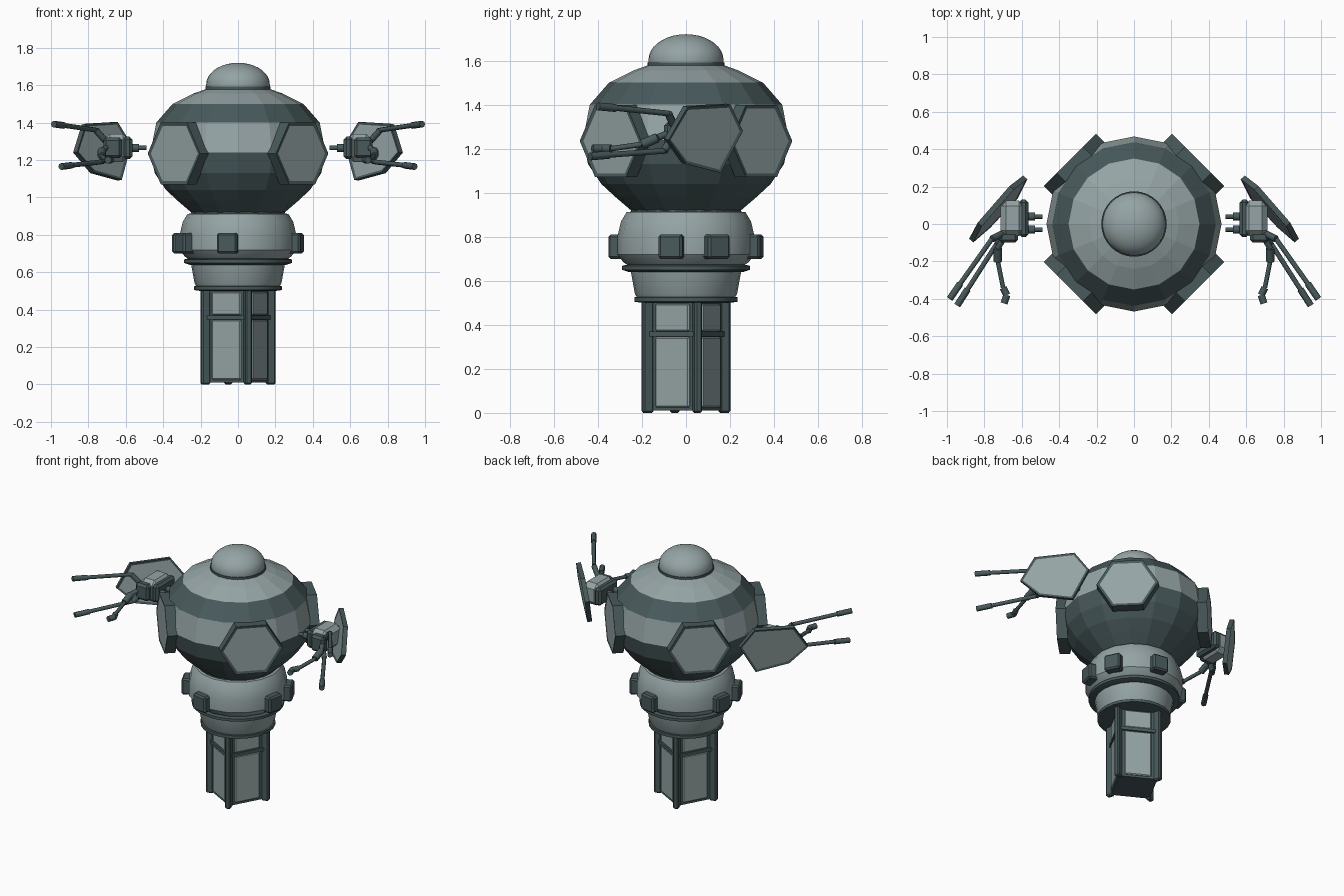
import bpy, bmesh
from math import cos, sin, pi, radians
from mathutils import Matrix, Vector

if "Cube" in bpy.data.objects:
    bpy.data.objects.remove(bpy.data.objects["Cube"])


def material(name, rgb):
    m = bpy.data.materials.new(name)
    m.use_nodes = True
    m.diffuse_color = (*rgb, 1)
    m.node_tree.nodes["Principled BSDF"].inputs["Base Color"].default_value = (*rgb, 1)
    return m


LIGHT, DARK = 0, 1
MATS = [material("pale grey", (0.30, 0.37, 0.375)), material("dark slate", (0.065, 0.1, 0.105))]


def finish(bm, name, mat=None, mirror=False, smooth=None):
    bmesh.ops.recalc_face_normals(bm, faces=bm.faces)
    if mat is not None:
        for f in bm.faces:
            f.material_index = mat
    mesh = bpy.data.meshes.new(name)
    bm.to_mesh(mesh)
    bm.free()
    for m in MATS:
        mesh.materials.append(m)
    ob = bpy.data.objects.new(name, mesh)
    bpy.context.collection.objects.link(ob)
    if mirror:
        ob.modifiers.new("other_side", 'MIRROR')
    if smooth:
        bpy.ops.object.select_all(action='DESELECT')
        ob.select_set(True)
        bpy.context.view_layer.objects.active = ob
        bpy.ops.object.shade_smooth_by_angle(angle=radians(smooth))
    return ob


def lathe(name, profile, sides, mat=LIGHT, smooth=None, dark_if=None):
    """Spin (radius, height) points round z, closing both ends."""
    bm = bmesh.new()
    rings = [[bm.verts.new((r * cos(2 * pi * i / sides), r * sin(2 * pi * i / sides), z))
              for i in range(sides)] for r, z in profile]
    for a, b in zip(rings, rings[1:]):
        for i in range(sides):
            j = (i + 1) % sides
            bm.faces.new((a[i], a[j], b[j], b[i]))
    bm.faces.new(rings[0])
    bm.faces.new(rings[-1])
    for f in bm.faces:
        z = f.calc_center_median().z
        f.material_index = DARK if dark_if and dark_if(z) else mat
    return finish(bm, name, smooth=smooth)


def box(name, size, frame, mat, bevel=0.0, mirror=False):
    bm = bmesh.new()
    bmesh.ops.create_cube(bm, size=1, matrix=frame @ Matrix.Diagonal((*size, 1)))
    if bevel:
        bmesh.ops.bevel(bm, geom=bm.edges[:], offset=bevel, segments=1, affect='EDGES')
    return finish(bm, name, mat, mirror)


def framed_plate(name, outline, frame, thick, rim, mirror=False):
    """Dark slab with pale inset caps; outer cap lies at local z = 0."""
    bm = bmesh.new()
    front = bm.faces.new([bm.verts.new((x, y, 0)) for x, y in outline])
    back = bm.faces.new([bm.verts.new((x, y, -thick)) for x, y in outline])
    n = len(outline)
    f, b = list(front.verts), list(back.verts)
    for i in range(n):
        bm.faces.new((f[i], f[(i + 1) % n], b[(i + 1) % n], b[i]))
    bmesh.ops.recalc_face_normals(bm, faces=bm.faces)
    caps = [front, back]
    for face in bm.faces:
        face.material_index = DARK
    bmesh.ops.inset_individual(bm, faces=caps, thickness=rim, depth=-0.004)
    for face in caps:
        face.material_index = LIGHT
    bm.transform(frame)
    return finish(bm, name, mirror=mirror)


def rods(name, path, mat=DARK):
    """Chain of (point, radius) rods, each radius used up to the next point."""
    bm = bmesh.new()
    for (p, r), (q, _) in zip(path, path[1:]):
        p, q = Vector(p), Vector(q)
        turn = (q - p).to_track_quat('Z', 'Y').to_matrix().to_4x4()
        bmesh.ops.create_cone(bm, cap_ends=True, segments=8, radius1=r, radius2=r,
                              depth=(q - p).length,
                              matrix=Matrix.Translation((p + q) / 2) @ turn)
    return finish(bm, name, mat, mirror=True, smooth=50)


def around(angle, dist, z):
    """Frame with local x sideways, y up and z pointing outward."""
    a = radians(angle)
    out, up = Vector((cos(a), sin(a), 0)), Vector((0, 0, 1))
    m = Matrix((up.cross(out), up, out)).transposed().to_4x4()
    m.translation = out * dist + up * z
    return m


# Faceted main body with dark band and dark underside
lathe("body", [(0.25, 0.92), (0.32, 0.98), (0.385, 1.04), (0.445, 1.13), (0.468, 1.24),
               (0.437, 1.40), (0.35, 1.50), (0.24, 1.555), (0.17, 1.58)], 16,
      dark_if=lambda z: z < 1.24 or 1.41 < z < 1.5)

# Top dome and its seat
lathe("dome_ring", [(0.175, 1.57), (0.175, 1.592)], 32, DARK, 40)
lathe("dome", [(0.17, 1.59)] + [(0.17 * cos(t * pi / 18), 1.605 + 0.115 * sin(t * pi / 18))
                                for t in range(9)] + [(0.002, 1.72)], 32, smooth=40)

# Hexagonal armour panels on the diagonals
hexagon = [(0.198 * cos(i * pi / 3), 0.19 * sin(i * pi / 3)) for i in range(6)]
for i in range(4):
    framed_plate(f"armour_panel_{i + 1}", hexagon, around(45 + 90 * i, 0.485, 1.235), 0.07, 0.02)

# Neck, collar, flange and lower cone
lathe("neck", [(0.25, 0.89), (0.25, 0.935)], 24, DARK, 40)
lathe("collar", [(0.25, 0.66), (0.285, 0.685), (0.312, 0.72), (0.312, 0.80), (0.295, 0.87),
                 (0.27, 0.912), (0.24, 0.915)], 16, smooth=30)
lathe("flange", [(0.26, 0.64), (0.29, 0.65), (0.29, 0.668), (0.26, 0.675)], 32, DARK, 30)
lathe("lower_cone", [(0.22, 0.52), (0.232, 0.54), (0.252, 0.65)], 24, smooth=30)
lathe("cone_rim", [(0.20, 0.50), (0.235, 0.505), (0.235, 0.525), (0.2, 0.53)], 24, DARK, 30)

# Boxes fixed round the collar
for i, angle in enumerate((-154, -100, -12, 26, 80, 168)):
    box(f"collar_box_{i + 1}", (0.11, 0.11, 0.08), around(angle, 0.31, 0.755), DARK, 0.01)

# Square column with corner posts and two pale panels on each face
TURN = -28.5
box("column", (0.25, 0.25, 0.50), Matrix.Translation((0, 0, 0.26)) @ Matrix.Rotation(radians(TURN), 4, 'Z'), DARK)
for i in range(4):
    face = TURN + 90 * i
    box(f"column_post_{i + 1}", (0.036, 0.05, 0.51),
        around(face + 45, 0.182, 0.255) @ Matrix.Rotation(pi / 2, 4, 'X'), DARK, 0.008)
    for part, z, height in (("lower", 0.185, 0.32), ("upper", 0.433, 0.125)):
        box(f"{part}_column_panel_{i + 1}", (0.175, height, 0.016), around(face, 0.126, z), LIGHT, 0.006)
    box(f"column_crossbar_{i + 1}", (0.23, 0.022, 0.02), around(face, 0.128, 0.358), DARK)

# Side pods: shield, hub and prongs, mirrored to the other side
shield = Matrix(((-0.66, 0.2, 0.75, 0.735), (0.75, 0, 0.66, 0.09), (0, 1, -0.15, 1.25), (0, 0, 0, 1)))
framed_plate("pod_shield", [(-0.225, -0.01), (-0.11, 0.14), (0.15, 0.15),
                            (0.225, 0.03), (0.09, -0.16), (-0.12, -0.12)],
             shield, 0.03, 0.016, True)
box("pod_hub", (0.13, 0.19, 0.15), Matrix.Translation((0.65, 0.03, 1.265)), LIGHT, 0.03, True)
box("pod_hub_inner", (0.05, 0.2, 0.12), Matrix.Translation((0.59, 0.03, 1.265)), DARK, 0.015, True)
box("pod_hub_nose", (0.10, 0.06, 0.11), Matrix.Translation((0.67, -0.07, 1.265)), DARK, 0.015, True)
for i, y in enumerate((-0.03, 0.04)):
    rods(f"pod_prong_{i + 1}", [((0.49, y, 1.265), 0.012), ((0.53, y, 1.265), 0.022), ((0.60, y, 1.265), 0)])

# Long barrels and the jointed claw arm
rods("upper_barrel", [((0.68, -0.04, 1.27), 0.018), ((0.76, -0.08, 1.36), 0.013),
                      ((0.93, -0.32, 1.385), 0.018), ((0.985, -0.40, 1.392), 0)])
rods("lower_barrel", [((0.67, -0.05, 1.27), 0.018), ((0.73, -0.10, 1.19), 0.013),
                      ((0.89, -0.35, 1.172), 0.018), ((0.945, -0.435, 1.165), 0)])
rods("claw_arm", [((0.70, -0.08, 1.27), 0.016), ((0.728, -0.13, 1.25), 0.022),
                  ((0.728, -0.2, 1.22), 0.012), ((0.70, -0.34, 1.2), 0.019),
                  ((0.68, -0.38, 1.2), 0.019), ((0.695, -0.425, 1.2), 0)])
